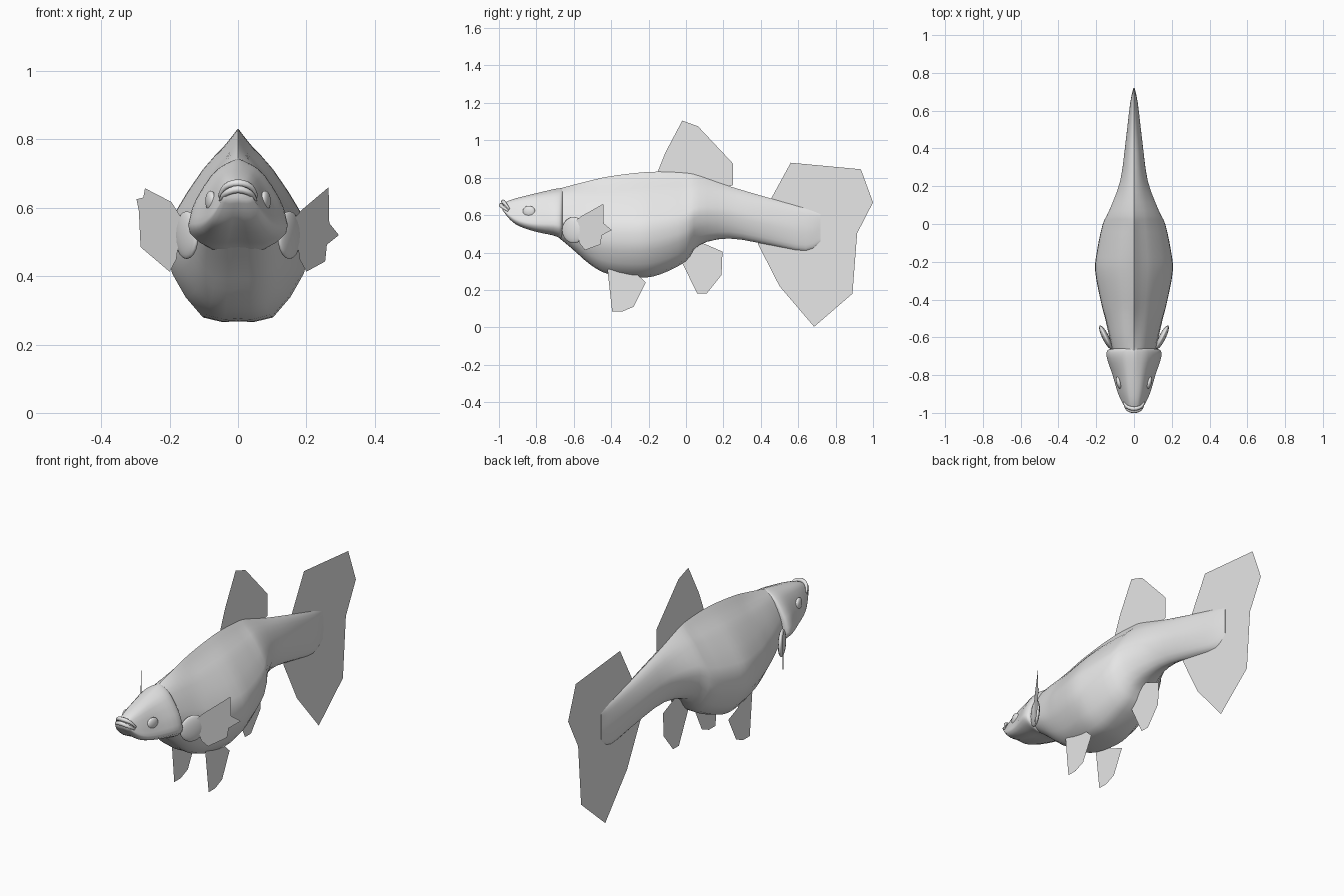
import bpy
import bmesh
import math
from mathutils import Vector

cube = bpy.data.objects.get("Cube")
if cube:
    bpy.data.objects.remove(cube, do_unlink=True)

# One plain grey for the whole fish
grey = bpy.data.materials.new("plain grey")
grey.use_nodes = True
grey.diffuse_color = (0.8, 0.8, 0.8, 1)
grey.node_tree.nodes["Principled BSDF"].inputs["Base Color"].default_value = grey.diffuse_color


def add_object(name, bm, smooth=True):
    """Turn a bmesh into a named, coloured object."""
    bmesh.ops.recalc_face_normals(bm, faces=bm.faces)
    mesh = bpy.data.meshes.new(name)
    bm.to_mesh(mesh)
    bm.free()
    mesh.materials.append(grey)
    obj = bpy.data.objects.new(name, mesh)
    bpy.context.collection.objects.link(obj)
    if smooth:
        bpy.ops.object.select_all(action="DESELECT")
        obj.select_set(True)
        bpy.context.view_layer.objects.active = obj
        bpy.ops.object.shade_smooth_by_angle(angle=math.radians(50))
    return obj


def spline(points, steps):
    """Smooth curve through the given points."""
    pts = [Vector(p) for p in points]
    result = []
    for i in range(len(pts) - 1):
        a, b = pts[i], pts[i + 1]
        before = pts[max(i - 1, 0)]
        after = pts[min(i + 2, len(pts) - 1)]
        slope_a, slope_b = (b - before) / 2, (after - a) / 2
        for k in range(steps):
            t = k / steps
            ease = t * t * (3 - 2 * t)
            result.append(a.lerp(b, ease) + slope_a * (t * (1 - t) ** 2)
                          - slope_b * (t * t * (1 - t)))
    result.append(pts[-1])
    return result


# Half cross-sections from back ridge to belly: (share of width, share of height)
HEAD = spline([(0, 1), (.3, .97), (.55, .85), (.8, .55), (.95, .3), (1, .12), (.55, 0), (0, .04)], 2)
TRUNK = spline([(0, 1), (.22, .9), (.5, .79), (.92, .55), (1, .42), (.94, .25), (.5, .02), (0, 0)], 2)
TAIL = spline([(0, 1), (.4, .93), (.75, .78), (.98, .58), (1, .42), (.8, .22), (.45, .06), (0, 0)], 2)


def ramp(value, low, high):
    return min(max((value - low) / (high - low), 0), 1)


def loft(name, stations):
    """Skin rings through stations of (y, top, bottom, half width)."""
    bm = bmesh.new()
    rings = []
    for y, top, bottom, width in spline(stations, 3):
        to_trunk, to_tail = ramp(y, -.85, -.45), ramp(y, 0, .35)
        half = [h.lerp(b, to_trunk).lerp(t, to_tail) for h, b, t in zip(HEAD, TRUNK, TAIL)]
        outline = half + [Vector((-p.x, p.y)) for p in reversed(half[1:-1])]
        rings.append([bm.verts.new((p.x * width, y, bottom + p.y * (top - bottom)))
                      for p in outline])
    count = len(rings[0])
    for a, b in zip(rings, rings[1:]):
        for i in range(count):
            j = (i + 1) % count
            bm.faces.new((a[i], a[j], b[j], b[i]))
    bm.faces.new(rings[0])
    bm.faces.new(rings[-1])
    return add_object(name, bm)


def fin(name, points):
    """Flat single-sheet fin."""
    bm = bmesh.new()
    bm.faces.new([bm.verts.new(p) for p in points])
    bmesh.ops.triangulate(bm, faces=bm.faces)
    return add_object(name, bm, smooth=False)


def middle_fin(name, outline):
    return fin(name, [(0, y, z) for y, z in outline])


def blob(name, location, scale, turn=0):
    """Smooth flattened ball."""
    bm = bmesh.new()
    bmesh.ops.create_uvsphere(bm, u_segments=16, v_segments=10, radius=1)
    obj = add_object(name, bm)
    obj.location, obj.scale = location, scale
    obj.rotation_euler.z = turn


def lip(name, half, radius):
    """Arched lip, mirrored about the middle and thinned at its corners."""
    path = spline(half + [(-x, y, z) for x, y, z in reversed(half[:-1])], 3)
    bm = bmesh.new()
    rings = []
    sides = 8
    for i, p in enumerate(path):
        along = (path[min(i + 1, len(path) - 1)] - path[max(i - 1, 0)]).normalized()
        out = along.cross(Vector((0, 0, 1))).normalized()
        up = out.cross(along)
        size = radius * (.4 + .6 * math.sin(math.pi * i / (len(path) - 1)))
        angles = [math.tau * k / sides for k in range(sides)]
        rings.append([bm.verts.new(p + size * (out * math.cos(a) + up * math.sin(a)))
                      for a in angles])
    for a, b in zip(rings, rings[1:]):
        for i in range(sides):
            j = (i + 1) % sides
            bm.faces.new((a[i], a[j], b[j], b[i]))
    bm.faces.new(rings[0])
    bm.faces.new(rings[-1])
    add_object(name, bm)


# Body with a deep belly and narrow tail root
loft("body", [
    (-.72, .73, .51, .1), (-.61, .76, .42, .127), (-.51, .785, .335, .15),
    (-.41, .807, .285, .175), (-.25, .827, .268, .205), (-.14, .832, .285, .195),
    (0, .825, .355, .165), (.07, .81, .44, .132), (.23, .755, .475, .072),
    (.45, .69, .44, .042), (.64, .635, .41, .02), (.72, .605, .46, .003)])

# Head, flaring into gill covers that overlap the body
loft("head", [
    (-.98, .662, .625, .042), (-.94, .68, .575, .064), (-.89, .695, .54, .086),
    (-.8, .717, .51, .112), (-.71, .738, .49, .142), (-.67, .744, .475, .14),
    (-.66, .742, .49, .115)])

# Upturned mouth
lip("upper_lip", [(.055, -.945, .632), (.036, -.968, .662), (0, -.978, .672)], .011)
lip("lower_lip", [(.052, -.95, .622), (.035, -.98, .643), (0, -.99, .654)], .011)

# Eyes and fleshy roots of the side fins
for side, sign in (("left", 1), ("right", -1)):
    blob(side + "_eye", (sign * .08, -.84, .62), (.014, .034, .03), sign * -.25)
    blob(side + "_fin_root", (sign * .15, -.6, .52), (.018, .07, .07), sign * -.46)

# Fins on the centre line
middle_fin("dorsal_fin", [
    (-.15, .8), (-.15, .835), (-.11, .935), (-.02, 1.105), (.043, 1.06), (.064, 1.075),
    (.25, .877), (.25, .76), (.18, .74)])
middle_fin("tail_fin", [
    (.44, .66), (.56, .88), (.935, .845), (.925, .7), (1, .668), (.915, .503),
    (.89, .18), (.685, .003), (.5, .22), (.385, .445), (.44, .55)])
middle_fin("anal_fin", [
    (-.02, .345), (.06, .18), (.11, .18), (.19, .28), (.195, .405), (.09, .45), (.02, .45)])

# Paired belly fins
for side, sign in (("left", 1), ("right", -1)):
    fin(side + "_belly_fin", [(sign * (.1 + (.3 - z) * .01), y, z) for y, z in (
        (-.42, .31), (-.395, .085), (-.34, .085), (-.28, .11), (-.215, .24),
        (-.3, .275), (-.3, .32))])

# Side fins, swept outwards and back
SIDE_FINS = {
    "left": (1, [(.165, .57), (.188, .595), (.265, .66), (.267, .555), (.295, .52),
                 (.26, .492), (.255, .443), (.2, .413), (.18, .45)]),
    "right": (-1, [(.165, .57), (.195, .617), (.272, .657), (.277, .63), (.297, .625),
                   (.29, .59), (.285, .485), (.2, .413), (.18, .45)])}
for side, (sign, outline) in SIDE_FINS.items():
    fin(side + "_side_fin", [(sign * x, -.57 + (x - .18) * 1.5, z) for x, z in outline])
